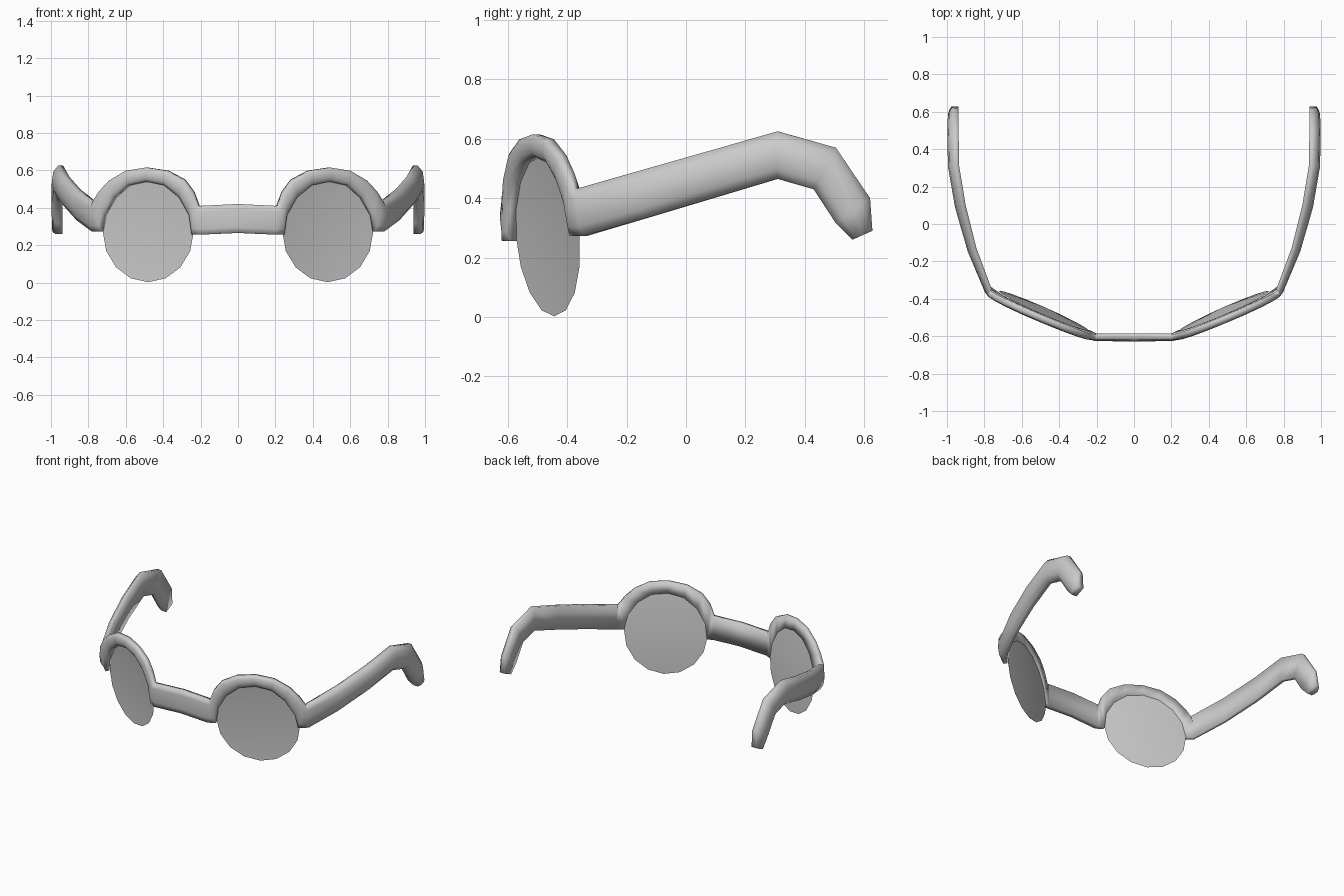
import bpy, bmesh, math
from mathutils import Vector

if "Cube" in bpy.data.objects:
    bpy.data.objects.remove(bpy.data.objects["Cube"])

# inner plan line of the frame (x, y), from nose bridge to arm tip
FRONT = [(0, -0.585), (0.2, -0.585), (0.77, -0.347), (0.9, -0.3)]
ARM = [(-0.345, 0.762), (-0.13, 0.842), (0.1, 0.9), (0.33, 0.938), (0.7, 0.938)]


def lerp(table, v):
    for (a, p), (b, q) in zip(table, table[1:]):
        if v <= b:
            return p + (q - p) * (v - a) / (b - a)
    return table[-1][1]


def finish(name, bm):
    mesh = bpy.data.meshes.new(name)
    bm.to_mesh(mesh)
    bm.free()
    ob = bpy.data.objects.new(name, mesh)
    bpy.context.collection.objects.link(ob)
    bpy.ops.object.select_all(action='DESELECT')
    ob.select_set(True)
    bpy.context.view_layer.objects.active = ob
    bpy.ops.object.shade_smooth()
    mod = ob.modifiers.new("mirror", 'MIRROR')
    mod.merge_threshold = 0.0005
    return ob


stations = []  # (outer edge point, inner edge point, outward normal, thickness, edge fullness)


def front(ox, oz, ix, iz, angle, edge=0.65):
    # the brow leans slightly forward towards its top
    n = Vector((math.sin(angle), -math.cos(angle), 0))
    lean = 0.07 if angle > 0.2 else 0
    stations.append((Vector((ox, lerp(FRONT, ox) - lean * (oz - 0.28), oz)),
                     Vector((ix, lerp(FRONT, ix) - lean * (iz - 0.28), iz)), n, 0.042, edge))


def arm(oy, oz, iy, iz, angle, thick=0.058, edge=0.45):
    n = Vector((math.sin(angle), -math.cos(angle), 0))
    stations.append((Vector((lerp(ARM, oy), oy, oz)),
                     Vector((lerp(ARM, iy), iy, iz)), n, thick, edge))


# nose bridge
front(0, 0.42, 0, 0.265, 0, 0.8)
front(0.2, 0.41, 0.2, 0.256, 0.1, 0.85)
# brow arch over the lens
for s in [(0.205, 0.412, 0.238, 0.256), (0.232, 0.485, 0.252, 0.36),
          (0.28, 0.55, 0.305, 0.455), (0.37, 0.598, 0.385, 0.52),
          (0.48, 0.615, 0.48, 0.54), (0.59, 0.598, 0.575, 0.52),
          (0.68, 0.545, 0.65, 0.455), (0.735, 0.485, 0.705, 0.36),
          (0.768, 0.432, 0.72, 0.272)]:
    front(*s, 0.4)
# arm with hooked ear end
arm(-0.35, 0.434, -0.335, 0.272, 0.9, 0.042)
arm(-0.13, 0.498, -0.13, 0.333, 1.25, 0.05)
arm(0.1, 0.564, 0.1, 0.402, 1.38)
arm(0.31, 0.625, 0.31, 0.465, 1.5, 0.06)
arm(0.505, 0.57, 0.43, 0.43, 1.57, 0.06)
arm(0.62, 0.40, 0.505, 0.315, 1.57)
arm(0.628, 0.29, 0.56, 0.26, 1.57, 0.055, 0.7)

# D-shaped section: flat inside, bulged outside (None = edge fullness)
SECTION = [(0, 0), (0, None), (0.2, 0.88), (0.5, 1), (0.8, 0.88), (1, None), (1, 0)]
bm = bmesh.new()
rings = [[bm.verts.new(o.lerp(i, t) + n * d * (e if k is None else k)) for t, k in SECTION]
         for o, i, n, d, e in stations]
for a, b in zip(rings, rings[1:]):
    for j in range(len(SECTION)):
        k = (j + 1) % len(SECTION)
        bm.faces.new((a[j], a[k], b[k], b[j]))
bm.faces.new(rings[-1])
bmesh.ops.recalc_face_normals(bm, faces=bm.faces)
finish("frame", bm)

# sixteen-sided, slightly dished lenses, leaning back at the bottom
bm = bmesh.new()
hub = bm.verts.new((0.472, -0.447, 0.272))
rim = []
for i in range(16):
    a = math.tau * i / 16
    c, s = math.cos(a), math.sin(a)
    rim.append(bm.verts.new((0.48 + 0.243 * c, -0.466 + 0.107 * c - 0.022 * s,
                             0.272 + 0.27 * s)))
for i in range(16):
    bm.faces.new((hub, rim[i], rim[(i + 1) % 16]))
finish("lenses", bm)
